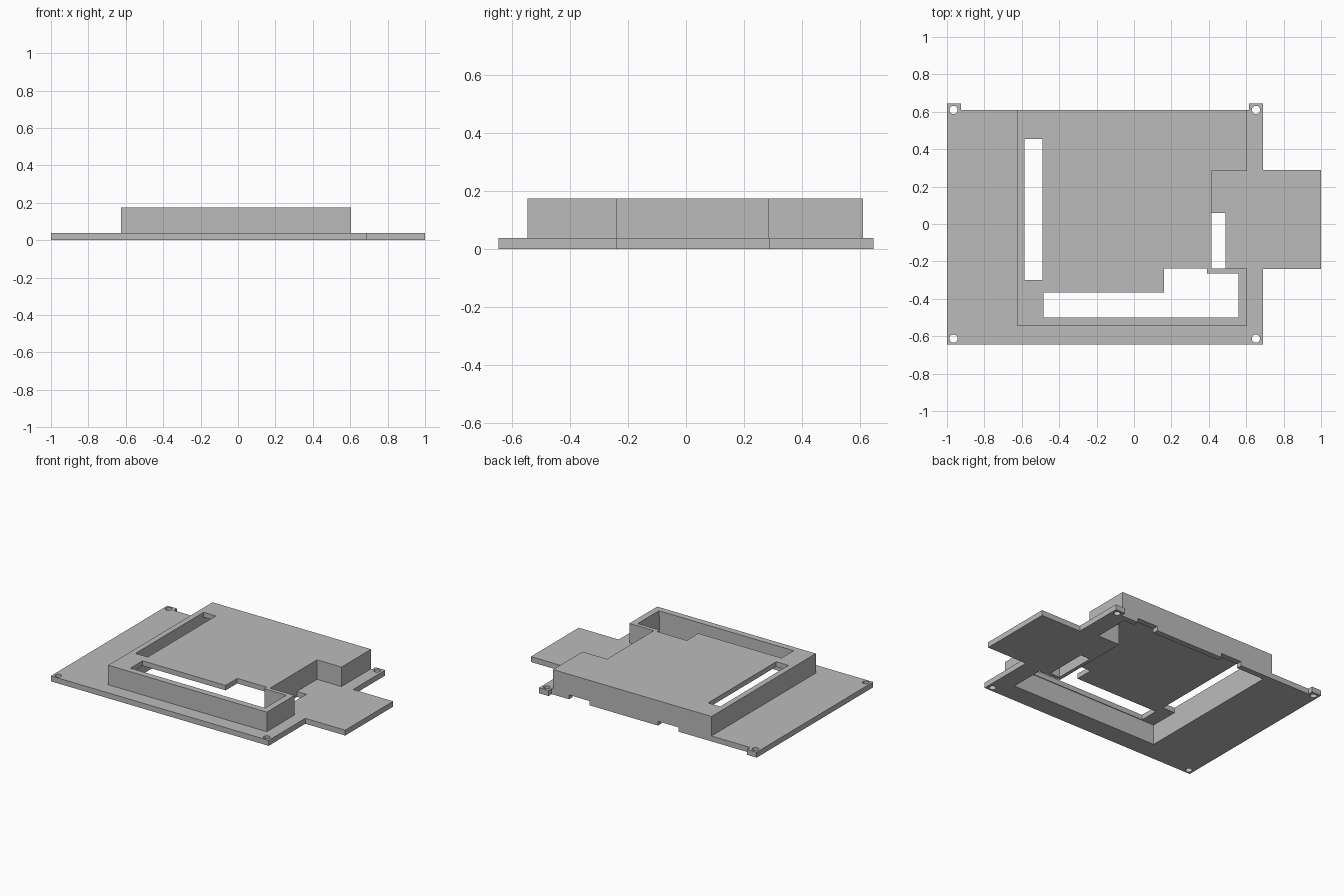
import bpy
import bmesh
from math import cos, sin, pi

cube = bpy.data.objects.get("Cube")
if cube:
    bpy.data.objects.remove(cube, do_unlink=True)

PLATE_TOP, CEILING, TOP = 0.038, 0.14, 0.175

grey = bpy.data.materials.new("plain grey")
grey.use_nodes = True
colour = (0.5, 0.5, 0.5, 1)
grey.diffuse_color = colour
grey.node_tree.nodes["Principled BSDF"].inputs["Base Color"].default_value = colour


def prism(name, outline, z0, z1):
    """Extrude a flat outline from z0 to z1."""
    bm = bmesh.new()
    face = bm.faces.new([bm.verts.new((x, y, z0)) for x, y in outline])
    top = bmesh.ops.extrude_face_region(bm, geom=[face])["geom"]
    moved = [v for v in top if isinstance(v, bmesh.types.BMVert)]
    bmesh.ops.translate(bm, verts=moved, vec=(0, 0, z1 - z0))
    bmesh.ops.recalc_face_normals(bm, faces=bm.faces)
    mesh = bpy.data.meshes.new(name)
    bm.to_mesh(mesh)
    bm.free()
    mesh.materials.append(grey)
    obj = bpy.data.objects.new(name, mesh)
    bpy.context.collection.objects.link(obj)
    return obj


def rect(x0, x1, y0, y1):
    return [(x0, y0), (x1, y0), (x1, y1), (x0, y1)]


def circle(x, y, r, n=24):
    return [(x + r * cos(2 * pi * i / n), y + r * sin(2 * pi * i / n)) for i in range(n)]


def carve(obj, cuts):
    """Cut each (outline, z0, z1) prism out of the object."""
    cutters = []
    for outline, z0, z1 in cuts:
        cutter = prism("cutter", outline, z0, z1)
        cutter.hide_render = True
        mod = obj.modifiers.new("cut", 'BOOLEAN')
        mod.operation = 'DIFFERENCE'
        mod.solver = 'EXACT'
        mod.object = cutter
        cutters.append(cutter)
    graph = bpy.context.evaluated_depsgraph_get()
    mesh = bpy.data.meshes.new_from_object(obj.evaluated_get(graph))
    obj.modifiers.clear()
    obj.data = mesh
    for cutter in cutters:
        bpy.data.objects.remove(cutter, do_unlink=True)


# Hollow under the housing, open at the bottom
cavity = [(-0.585, -0.505), (0.56, -0.505), (0.56, -0.265), (0.39, -0.265),
          (0.39, 0.32), (0.56, 0.32), (0.56, 0.57), (-0.585, 0.57)]

# Base plate with side tab and two rear ears
base_plate = prism("base_plate", [
    (-1, -0.645), (0.69, -0.645), (0.69, -0.24), (1, -0.24), (1, 0.29),
    (0.69, 0.29), (0.69, 0.645), (0.615, 0.645), (0.615, 0.61),
    (-0.925, 0.61), (-0.925, 0.645), (-1, 0.645)], 0, PLATE_TOP)
plate_cuts = [(cavity, -0.1, 0.1),
              (rect(0.415, 0.488, -0.237, 0.06), -0.1, 0.1)]
# Screw holes
for x in (-0.965, 0.652):
    for y in (-0.613, 0.61):
        plate_cuts.append((circle(x, y, 0.022), -0.1, 0.1))
# Notches under the rear wall
for x in (-0.29, 0.4):
    plate_cuts.append((rect(x - 0.08, x + 0.08, 0.55, 0.7), -0.1, 0.03))
carve(base_plate, plate_cuts)

# Raised hollow housing with a recess on its left side
housing = prism("housing", [
    (-0.625, -0.545), (0.605, -0.545), (0.605, -0.237), (0.415, -0.237),
    (0.415, 0.283), (0.605, 0.283), (0.605, 0.61), (-0.625, 0.61)], PLATE_TOP, TOP)
window = [(-0.485, -0.5), (0.56, -0.5), (0.56, -0.265), (0.39, -0.265),
          (0.39, -0.237), (0.16, -0.237), (0.16, -0.365), (-0.485, -0.365)]
carve(housing, [(cavity, -0.1, CEILING),
                (window, 0.1, 0.3),
                (rect(-0.585, -0.49, -0.3, 0.455), 0.1, 0.3)])
